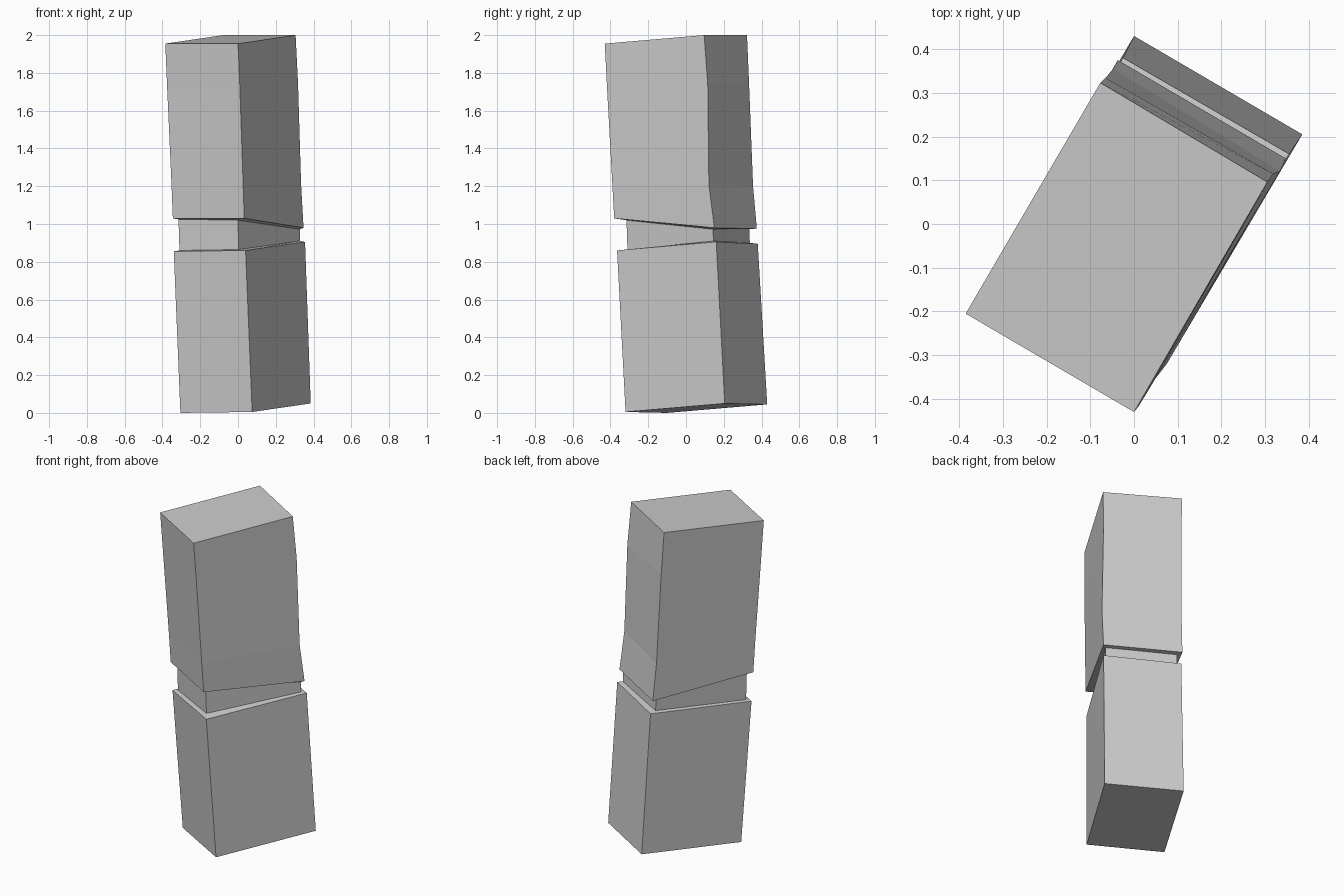
import bpy, bmesh

# Leaning rectangular pillar: each ring lists its left, front, right, back corners
rings = [
    # lower block
    [(-.305, -.10, 0), (.075, -.32, .005), (.385, .205, .05), (0, .43, .045)],
    [(-.34, -.15, .855), (.04, -.365, .86), (.355, .16, .905), (-.025, .38, .895)],
    # recessed neck
    [(-.31, -.14, .86), (.003, -.31, .865), (.328, .145, .91), (-.03, .338, .90)],
    [(-.315, -.14, 1.025), (.0, -.315, 1.02), (.328, .143, .972), (-.032, .335, .975)],
    # upper block, with a slight hollow down its back
    [(-.345, -.16, 1.03), (.033, -.38, 1.03), (.347, .15, .98), (-.037, .375, .975)],
    [(-.352, -.168, 1.21), (.027, -.39, 1.21), (.334, .121, 1.21), (-.048, .355, 1.20)],
    [(-.375, -.193, 1.72), (.01, -.418, 1.72), (.318, .115, 1.74), (-.065, .334, 1.74)],
    [(-.385, -.205, 1.955), (0, -.43, 1.955), (.305, .096, 2), (-.077, .323, 2)],
]


def loft(name, rings):
    bm = bmesh.new()
    loops = [[bm.verts.new(p) for p in ring] for ring in rings]
    for low, high in zip(loops, loops[1:]):
        for i in range(len(low)):
            j = (i + 1) % len(low)
            bm.faces.new((low[i], low[j], high[j], high[i]))
    bm.faces.new(loops[0][::-1])
    bm.faces.new(loops[-1])
    bmesh.ops.recalc_face_normals(bm, faces=bm.faces[:])
    mesh = bpy.data.meshes.new(name)
    bm.to_mesh(mesh)
    bm.free()
    obj = bpy.data.objects.new(name, mesh)
    bpy.context.collection.objects.link(obj)
    return obj


loft("notched_pillar", rings)
